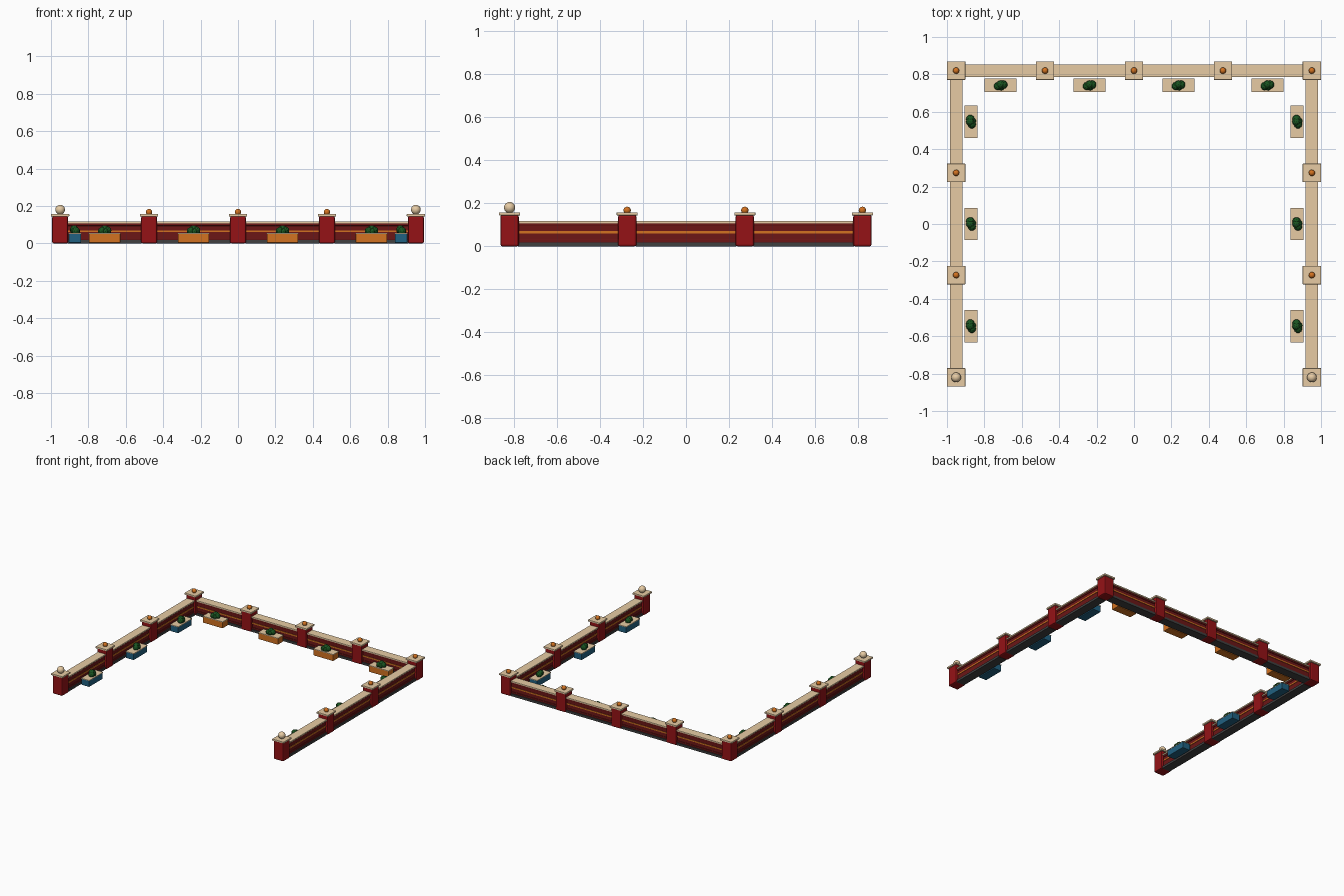
import bpy, bmesh
from math import pi
from mathutils import Matrix, Vector

cube = bpy.data.objects.get("Cube")
if cube:
    bpy.data.objects.remove(cube, do_unlink=True)


def material(name, r, g, b):
    m = bpy.data.materials.new(name)
    m.use_nodes = True
    m.diffuse_color = (r, g, b, 1)
    m.node_tree.nodes["Principled BSDF"].inputs["Base Color"].default_value = (r, g, b, 1)
    return m


STONE = material("pale_stone", 0.80, 0.60, 0.37)
POST_RED = material("post_red", 0.30, 0.006, 0.008)
WALL_RED = material("wall_red", 0.15, 0.008, 0.008)
ORANGE = material("orange", 0.65, 0.17, 0.015)
BLUE = material("blue", 0.015, 0.12, 0.22)
GREY = material("dark_grey", 0.05, 0.05, 0.05)
GREEN = material("leaf_green", 0.01, 0.09, 0.015)


def finish(name, bm, mat, place, smooth=False):
    mesh = bpy.data.meshes.new(name)
    bm.to_mesh(mesh)
    bm.free()
    mesh.materials.append(mat)
    for p in mesh.polygons:
        p.use_smooth = smooth
    ob = bpy.data.objects.new(name, mesh)
    ob.matrix_world = place
    bpy.context.collection.objects.link(ob)
    return ob


def box(name, size, z0, mat, place, bevel=0.0):
    """Box centred on its placement, standing at height z0."""
    bm = bmesh.new()
    bmesh.ops.create_cube(bm, size=1)
    bmesh.ops.scale(bm, vec=size, verts=bm.verts)
    bmesh.ops.translate(bm, vec=(0, 0, z0 + size[2] / 2), verts=bm.verts)
    ob = finish(name, bm, mat, place)
    if bevel:
        mod = ob.modifiers.new("soft_edges", 'BEVEL')
        mod.width = bevel
        mod.segments = 2
    return ob


def ball(name, radius, z, mat, place):
    bm = bmesh.new()
    bmesh.ops.create_uvsphere(bm, u_segments=20, v_segments=12, radius=radius,
                              matrix=Matrix.Translation((0, 0, z)))
    return finish(name, bm, mat, place, True)


def at(x, y, angle=0):
    return Matrix.Translation((x, y, 0)) @ Matrix.Rotation(angle, 4, 'Z')


def post(x, y, end=False):
    place = at(x, y)
    box("post", (0.085, 0.085, 0.145), 0, POST_RED, place, 0.008)
    box("post_cap", (0.098, 0.098, 0.013), 0.144, STONE, place, 0.002)
    if end:
        ball("end_finial", 0.026, 0.180, STONE, place)
    else:
        ball("finial", 0.017, 0.167, ORANGE, place)


def wall(a, b):
    """One wall bay between two post centres."""
    a, b = Vector(a), Vector(b)
    mid, run = (a + b) / 2, b - a
    place = at(mid.x, mid.y, pi / 2 if abs(run.y) > abs(run.x) else 0)
    length = run.length - 0.08
    box("wall_base", (length, 0.068, 0.018), 0, GREY, place)
    box("wall_panel", (length, 0.048, 0.095), 0.014, WALL_RED, place)
    for z in (0.018, 0.094):
        box("wall_rail", (length, 0.056, 0.014), z, WALL_RED, place, 0.002)
    box("wall_stripe", (length, 0.055, 0.010), 0.060, ORANGE, place)
    box("wall_coping", (length, 0.068, 0.011), 0.106, STONE, place, 0.002)


def planter(x, y, angle, mat):
    place = at(x, y, angle)
    box("planter", (0.168, 0.066, 0.050), 0.003, mat, place, 0.002)
    box("planter_top", (0.172, 0.070, 0.005), 0.050, STONE, place)
    # Bushy plant made of overlapping leafy clumps
    bm = bmesh.new()
    for cx, cy, cz, r in ((-0.014, -0.005, 0.066, 0.022), (0.014, 0.003, 0.068, 0.023),
                          (0.0, 0.004, 0.075, 0.022), (0.004, -0.010, 0.064, 0.018)):
        bmesh.ops.create_icosphere(bm, subdivisions=2, radius=r,
                                   matrix=Matrix.Translation((cx, cy, cz)))
    finish("plant", bm, GREEN, place)


X, Y = 0.951, 0.82
back_xs = [-X + i * X / 2 for i in range(5)]
side_ys = [-Y + i * 2 * Y / 3 for i in range(4)]

# Back run
for x in back_xs:
    post(x, Y)
for x0, x1 in zip(back_xs, back_xs[1:]):
    wall((x0, Y), (x1, Y))
    planter((x0 + x1) / 2, Y - 0.078, 0, ORANGE)

# Side runs, with the open front ends carrying larger finials
for side in (-1, 1):
    for i, y in enumerate(side_ys[:-1]):
        post(side * X, y, end=(i == 0))
    for y0, y1 in zip(side_ys, side_ys[1:]):
        wall((side * X, y0), (side * X, y1))
        planter(side * (X - 0.079), (y0 + y1) / 2, pi / 2, BLUE)
